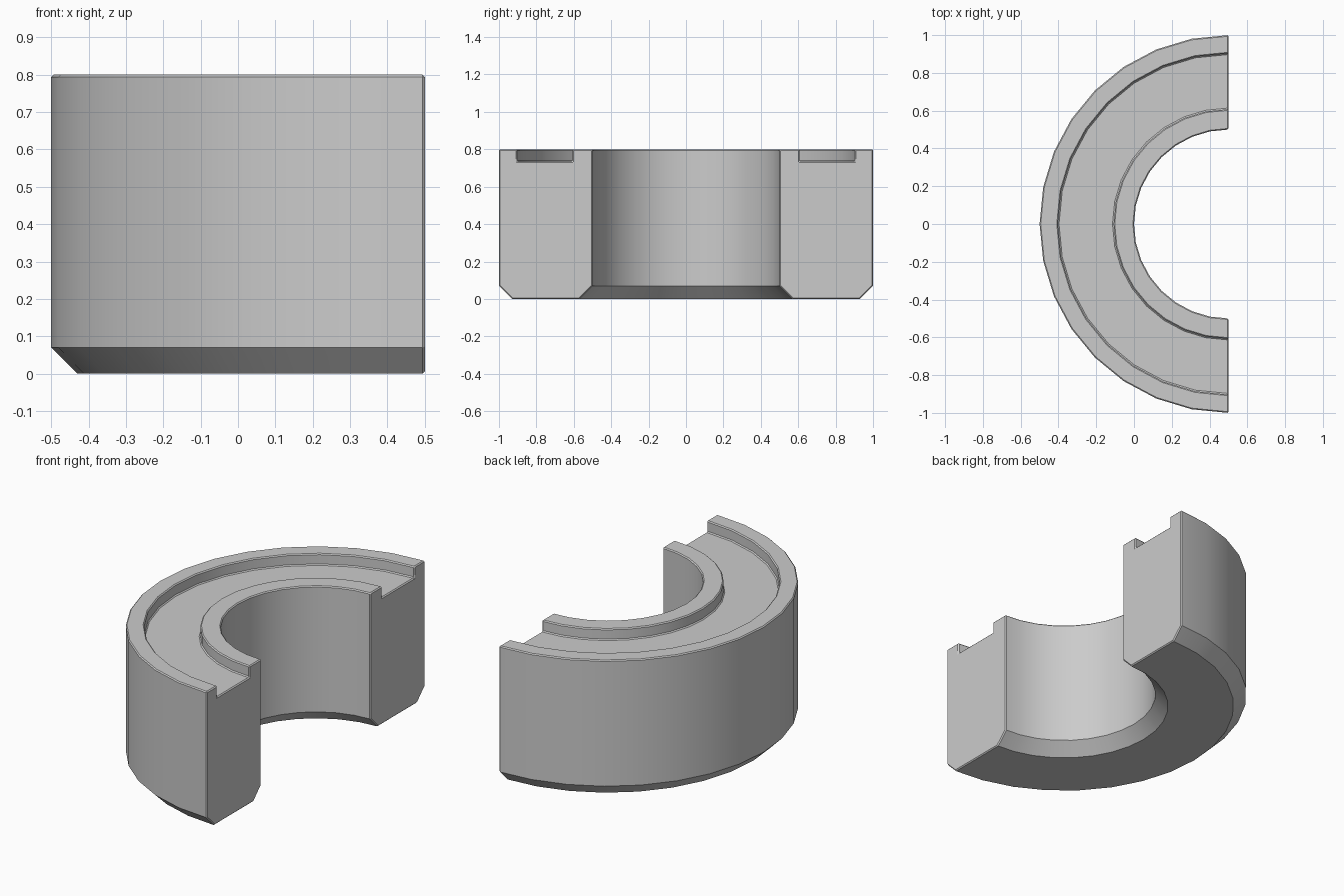
import bpy, bmesh
from math import pi, sin, cos, radians

if "Cube" in bpy.data.objects:
    bpy.data.objects.remove(bpy.data.objects["Cube"])

SEGMENTS = 16
CENTRE_X = 0.5

# Cross-section (radius, height): chamfered base, shallow groove on top
profile = [
    (0.57, 0.0), (0.93, 0.0), (1.0, 0.07), (1.0, 0.8),
    (0.903, 0.8), (0.903, 0.735), (0.608, 0.735), (0.608, 0.8),
    (0.5, 0.8), (0.5, 0.07),
]

# Sweep the section through half a turn
bm = bmesh.new()
rings = []
for i in range(SEGMENTS + 1):
    a = pi / 2 + pi * i / SEGMENTS
    rings.append([bm.verts.new((CENTRE_X + r * cos(a), r * sin(a), z))
                  for r, z in profile])
n = len(profile)
for a, b in zip(rings, rings[1:]):
    for j in range(n):
        k = (j + 1) % n
        bm.faces.new((a[j], a[k], b[k], b[j]))

# Flat cut ends
bm.faces.new(rings[0])
bm.faces.new(rings[-1][::-1])
bmesh.ops.recalc_face_normals(bm, faces=bm.faces)

mesh = bpy.data.meshes.new("half_ring")
bm.to_mesh(mesh)
bm.free()
half_ring = bpy.data.objects.new("half_ring", mesh)
bpy.context.collection.objects.link(half_ring)

# Fine bevel on the square edges only
bevel = half_ring.modifiers.new("edge_bevel", "BEVEL")
bevel.width = 0.006
bevel.segments = 1
bevel.limit_method = "ANGLE"
bevel.angle_limit = radians(60)

# Smooth curved walls, crisp edges
bpy.context.view_layer.objects.active = half_ring
half_ring.select_set(True)
bpy.ops.object.modifier_apply(modifier=bevel.name)
bpy.ops.object.shade_smooth_by_angle(angle=radians(30))
